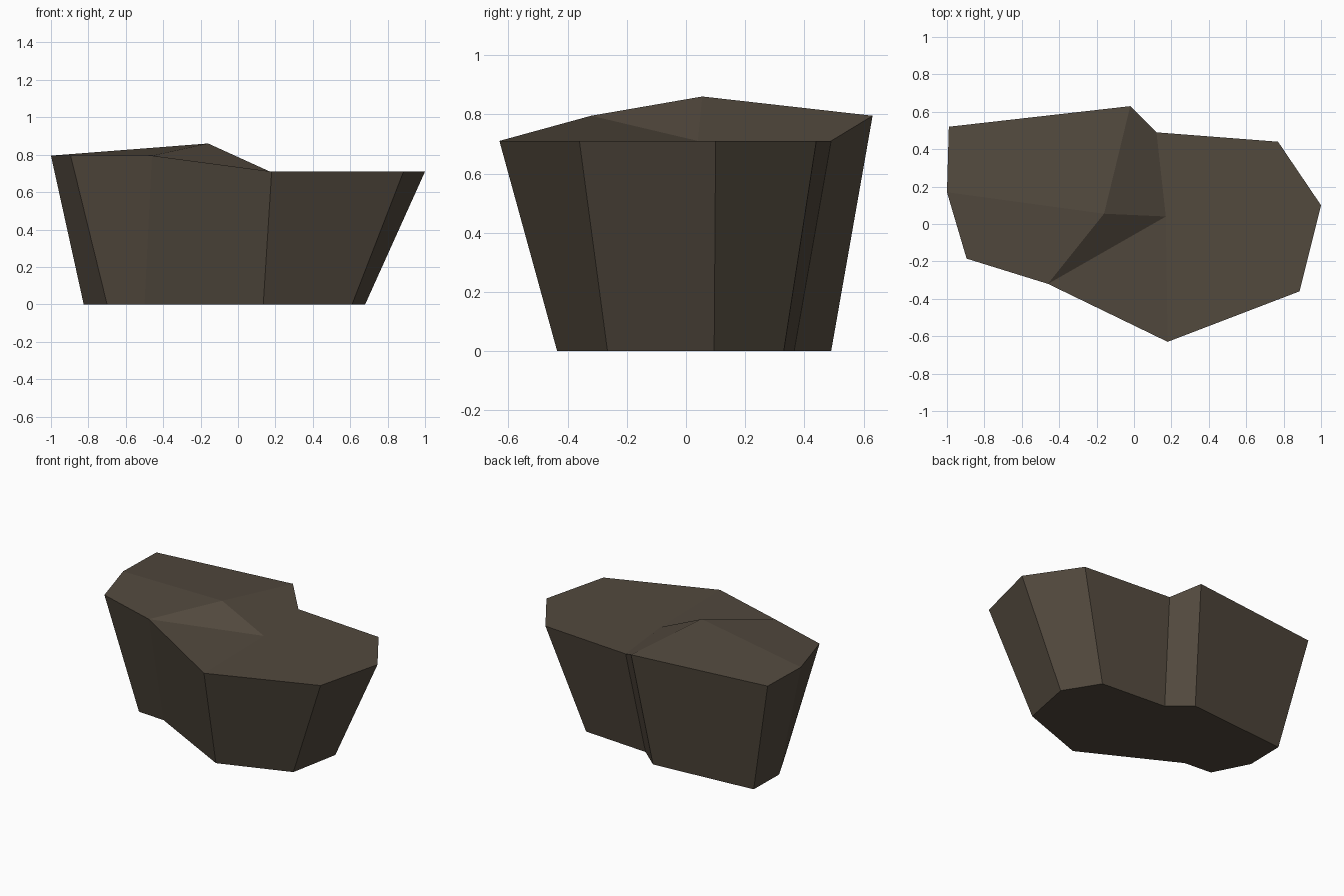
import bpy, bmesh

if "Cube" in bpy.data.objects:
    bpy.data.objects.remove(bpy.data.objects["Cube"])

# One flat earthy colour
stone = bpy.data.materials.new("dark brown stone")
stone.diffuse_color = (0.085, 0.067, 0.048, 1)
stone.use_nodes = True
stone.node_tree.nodes["Principled BSDF"].inputs["Base Color"].default_value = stone.diffuse_color

LOW, HIGH, PEAK = 0.71, 0.795, 0.86

# Rim outline (x, y, z) and matching smaller footprint (x, y), in the same order
rim = [(-0.99, 0.52, HIGH), (-0.02, 0.63, HIGH), (0.12, 0.49, LOW),
       (0.77, 0.44, LOW), (1.0, 0.10, LOW), (0.885, -0.36, LOW),
       (0.18, -0.63, LOW), (-0.46, -0.32, HIGH), (-0.895, -0.185, HIGH),
       (-1.0, 0.17, HIGH)]
foot = [(-0.82, 0.43), (-0.09, 0.49), (0.055, 0.365), (0.535, 0.33),
        (0.68, 0.095), (0.61, -0.265), (0.135, -0.435), (-0.50, -0.10),
        (-0.70, -0.085), (-0.825, 0.158)]

bm = bmesh.new()
top = [bm.verts.new(p) for p in rim]
base = [bm.verts.new((x, y, 0)) for x, y in foot]
peak = bm.verts.new((-0.16, 0.055, PEAK))
dip = bm.verts.new((0.17, 0.04, LOW))

# Tapered side walls and the flat underside
n = len(top)
for i in range(n):
    j = (i + 1) % n
    bm.faces.new((top[i], top[j], base[j], base[i]))
bm.faces.new(base)

# Raised slab on the left, step down to the low ledge on the right
a, b, c, d, e, f, g, h, k, m = top
for face in ((a, m, peak, b), (m, k, h, peak), (b, peak, dip, c),
             (h, dip, peak), (h, g, dip), (g, f, e, d, c, dip)):
    bm.faces.new(face)
bmesh.ops.recalc_face_normals(bm, faces=bm.faces)

mesh = bpy.data.meshes.new("rock")
bm.to_mesh(mesh)
bm.free()
mesh.materials.append(stone)
rock = bpy.data.objects.new("rock", mesh)
bpy.context.collection.objects.link(rock)
